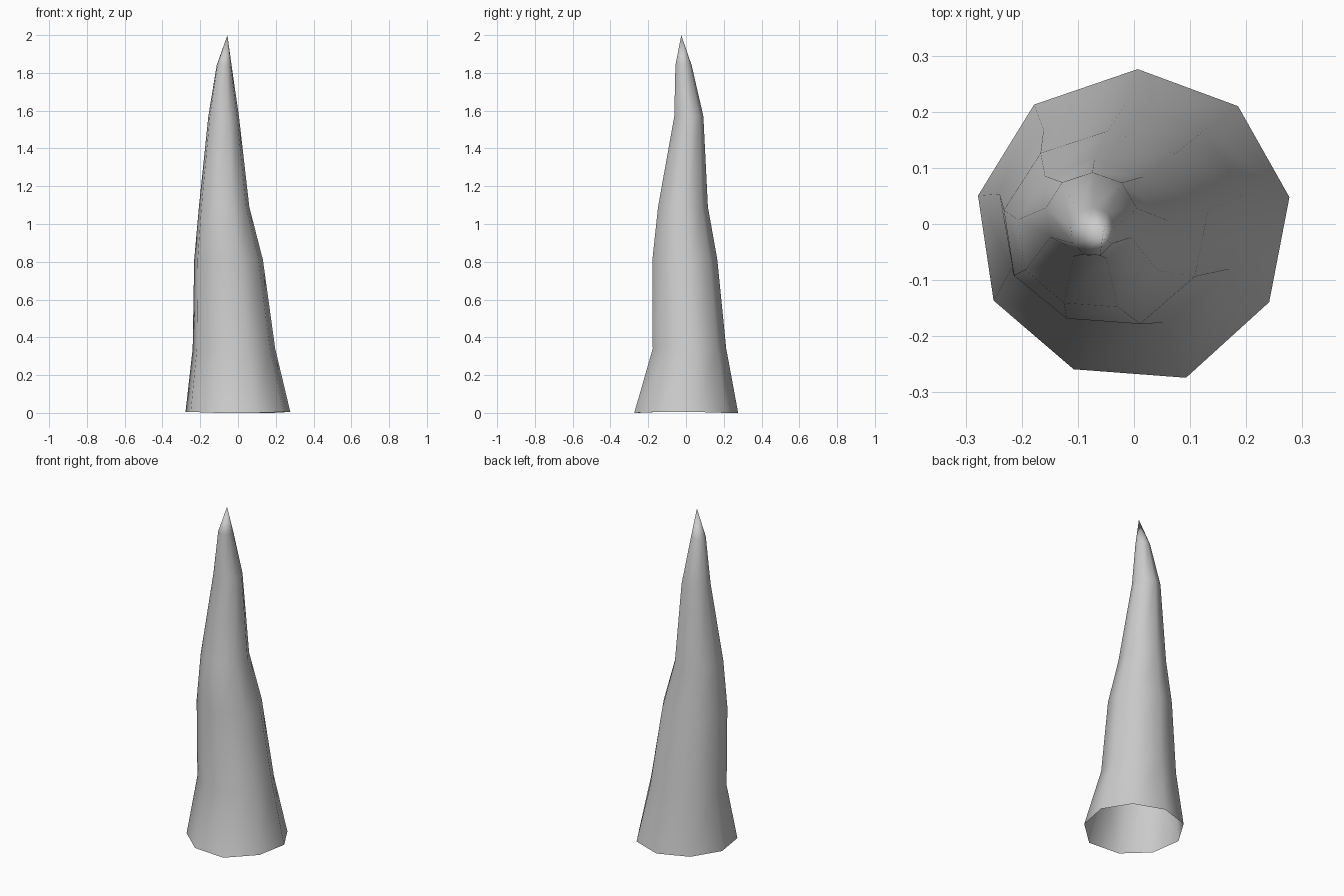
import bpy, bmesh

if "Cube" in bpy.data.objects:
    bpy.data.objects.remove(bpy.data.objects["Cube"])

# Irregular nine-sided cross-section (unit size, counter-clockwise from +x)
SECTION = [(1, 0.17), (0.67, 0.76), (0.025, 1), (-0.64, 0.77), (-1, 0.18),
           (-0.9, -0.5), (-0.386, -0.945), (0.336, -1), (0.87, -0.51)]

# Height, then x and y extents of each ring
RINGS = [(0.005, -0.278, 0.277, -0.274, 0.276),
         (0.34, -0.24, 0.197, -0.176, 0.213),
         (0.81, -0.232, 0.132, -0.178, 0.166),
         (1.09, -0.207, 0.06, -0.148, 0.116),
         (1.57, -0.157, 0.005, -0.062, 0.092),
         (1.84, -0.113, -0.034, -0.056, 0.03)]
TIP = (-0.056, -0.025, 2.0)

bm = bmesh.new()
rings = []
for z, x0, x1, y0, y1 in RINGS:
    cx, cy, rx, ry = (x0 + x1) / 2, (y0 + y1) / 2, (x1 - x0) / 2, (y1 - y0) / 2
    rings.append([bm.verts.new((cx + rx * u, cy + ry * v, z)) for u, v in SECTION])

# The base rim dips to the ground at the back and front
for i in (1, 2, 6, 7):
    rings[0][i].co.z = 0.0

# Side walls, open at the bottom
n = len(SECTION)
for a, b in zip(rings, rings[1:]):
    for i in range(n):
        j = (i + 1) % n
        bm.faces.new((a[i], a[j], b[j], b[i]))

# Pointed tip
tip = bm.verts.new(TIP)
for i in range(n):
    bm.faces.new((rings[-1][i], rings[-1][(i + 1) % n], tip))

for f in bm.faces:
    f.smooth = True
mesh = bpy.data.meshes.new("rock_spike")
bm.to_mesh(mesh)
bm.free()
spike = bpy.data.objects.new("rock_spike", mesh)
bpy.context.collection.objects.link(spike)
